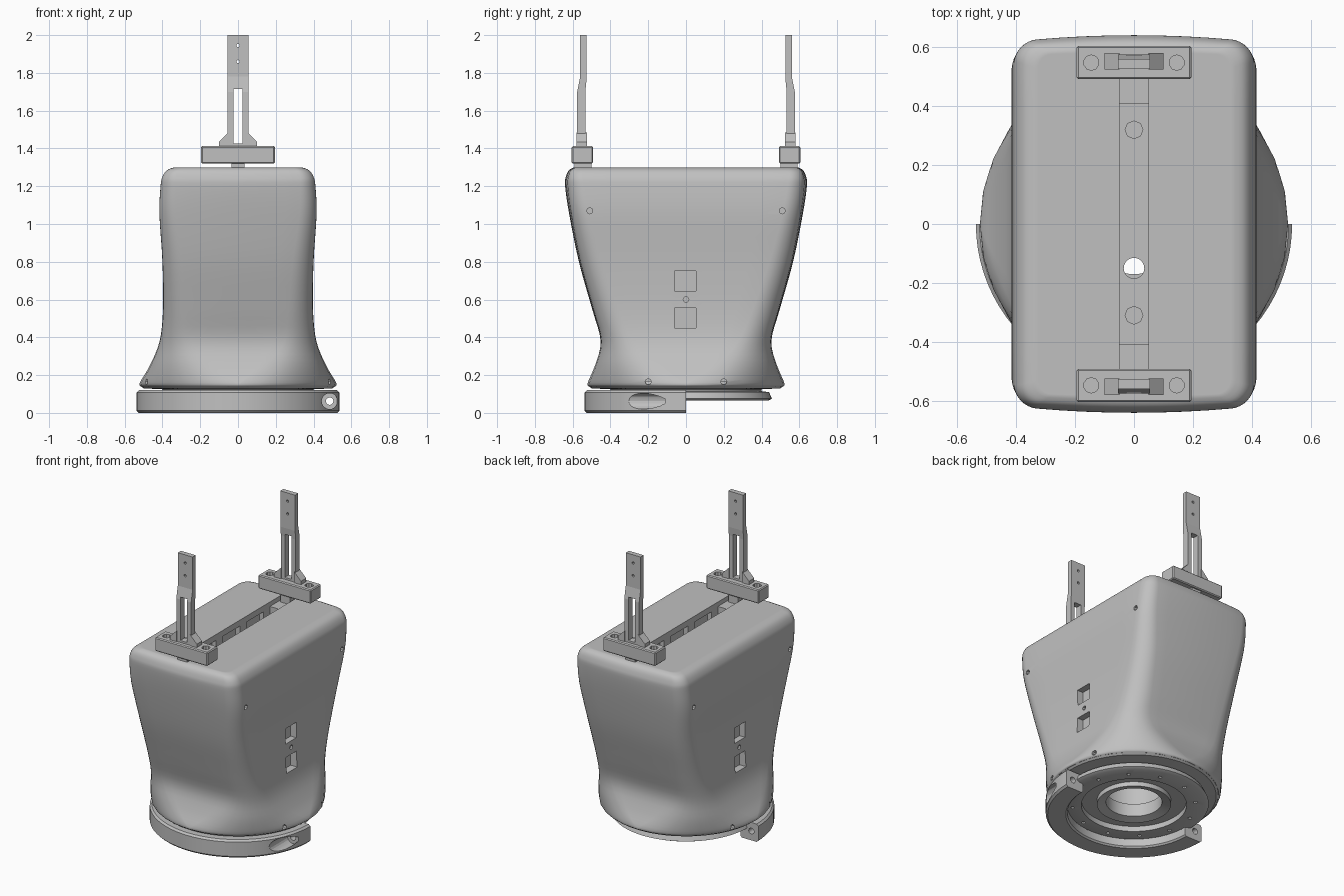
import bpy, bmesh, math
from mathutils import Vector, Matrix

cube = bpy.data.objects.get("Cube")
if cube:
    bpy.data.objects.remove(cube, do_unlink=True)

grey = bpy.data.materials.new("plain grey")
grey.use_nodes = True
COLOUR = (0.53, 0.53, 0.53, 1)
grey.diffuse_color = COLOUR
grey.node_tree.nodes["Principled BSDF"].inputs["Base Color"].default_value = COLOUR


def finish(name, bm, smooth=False):
    bmesh.ops.recalc_face_normals(bm, faces=bm.faces)
    mesh = bpy.data.meshes.new(name)
    bm.to_mesh(mesh)
    bm.free()
    mesh.materials.append(grey)
    ob = bpy.data.objects.new(name, mesh)
    bpy.context.collection.objects.link(ob)
    if smooth:
        shade(ob)
    return ob


def select(ob):
    bpy.ops.object.select_all(action='DESELECT')
    ob.select_set(True)
    bpy.context.view_layer.objects.active = ob


def shade(ob):
    select(ob)
    bpy.ops.object.shade_smooth_by_angle(angle=math.radians(35))


def box(name, x, y, z, bevel=0):
    bm = bmesh.new()
    bmesh.ops.create_cube(bm, size=1)
    for v in bm.verts:
        v.co = Vector(r[0] + (c + 0.5) * (r[1] - r[0]) for c, r in zip(v.co, (x, y, z)))
    if bevel:
        bmesh.ops.bevel(bm, geom=bm.edges[:], offset=bevel, segments=1, affect='EDGES')
    return finish(name, bm)


def rod(name, centre, radius, length, axis='Z', sides=20):
    bm = bmesh.new()
    turn = {'Z': Matrix(), 'X': Matrix.Rotation(math.pi / 2, 4, 'Y'),
            'Y': Matrix.Rotation(math.pi / 2, 4, 'X')}[axis]
    bmesh.ops.create_cone(bm, cap_ends=True, segments=sides, radius1=radius, radius2=radius,
                          depth=length, matrix=Matrix.Translation(centre) @ turn)
    return finish(name, bm)


def prism(name, outline, offset):
    """Extrude a flat outline of 3D points by an offset."""
    bm = bmesh.new()
    face = bm.faces.new([bm.verts.new(p) for p in outline])
    new = bmesh.ops.extrude_face_region(bm, geom=[face])["geom"]
    bmesh.ops.translate(bm, vec=offset,
                        verts=[g for g in new if isinstance(g, bmesh.types.BMVert)])
    return finish(name, bm)


def lathe(name, profile, start=0, sweep=math.tau, steps=64):
    """Spin a closed r-z profile; a part sweep gets end caps."""
    bm = bmesh.new()
    full = sweep > 6.28
    rings = []
    for i in range(steps if full else steps + 1):
        a = start + sweep * i / steps
        rings.append([bm.verts.new((r * math.cos(a), r * math.sin(a), z)) for r, z in profile])
    n = len(profile)
    for i in range(steps):
        p, q = rings[i], rings[(i + 1) % len(rings)]
        for j in range(n):
            k = (j + 1) % n
            bm.faces.new((p[j], p[k], q[k], q[j]))
    if not full:
        bm.faces.new(rings[0])
        bm.faces.new(rings[-1])
    return finish(name, bm, True)


def cut(ob, cutters):
    for c in cutters:
        mod = ob.modifiers.new("cut", 'BOOLEAN')
        mod.operation, mod.solver, mod.object = 'DIFFERENCE', 'EXACT', c
        select(ob)
        bpy.ops.object.modifier_apply(modifier=mod.name)
        bpy.data.objects.remove(c, do_unlink=True)


# Body: round foot blending into a rounded rectangle
# columns: height, half width, half depth, corner radius, front bulge
SECTIONS = [(0.14, 0.515, 0.515, 0.515, 0), (0.16, 0.52, 0.52, 0.5, 0),
            (0.25, 0.467, 0.482, 0.32, 0), (0.38, 0.415, 0.447, 0.17, 0.005),
            (0.55, 0.397, 0.485, 0.13, 0.012), (0.8, 0.4, 0.552, 0.11, 0.015),
            (1.05, 0.416, 0.6, 0.09, 0.018), (1.2, 0.41, 0.618, 0.08, 0.022),
            (1.25, 0.4, 0.616, 0.07, 0.02), (1.285, 0.375, 0.604, 0.06, 0.015),
            (1.3, 0.335, 0.58, 0.05, 0.01), (1.3, 0.31, 0.565, 0.04, 0)]


def blend(p0, p1, p2, p3, t):
    return [0.5 * (2 * b + (c - a) * t + (2 * a - 5 * b + 4 * c - d) * t * t
                   + (3 * b - a - 3 * c + d) * t ** 3) for a, b, c, d in zip(p0, p1, p2, p3)]


def ring_points(z, a, b, r, bulge):
    r = min(r, a, b)
    corners = [(a - r, b - r, 0), (r - a, b - r, 1), (r - a, r - b, 2), (a - r, r - b, 3)]
    pts = []
    for cx, cy, q in corners:
        arc = [(cx + r * math.cos(t), cy + r * math.sin(t))
               for t in (math.pi / 2 * (q + i / 8) for i in range(9))]
        pts += arc
        nx, ny, nq = corners[(q + 1) % 4]
        t = math.pi / 2 * nq
        end = (nx + r * math.cos(t), ny + r * math.sin(t))
        pts += [tuple(s + (e - s) * i / 8 for s, e in zip(arc[-1], end)) for i in range(1, 8)]
    return [(x, y + math.copysign(bulge, y) * (1 - (x / a) ** 2) * min(1, abs(y) / b),
             min(z, 1.3)) for x, y in pts]


bm = bmesh.new()
rows = []
last = len(SECTIONS) - 1
for i in range(last):
    keys = [SECTIONS[max(0, min(last, i + k))] for k in (-1, 0, 1, 2)]
    for s in range(4):
        rows.append(blend(*keys, s / 4))
rows.append(SECTIONS[-1])
loops = [[bm.verts.new(p) for p in ring_points(*row)] for row in rows]
for lo, hi in zip(loops, loops[1:]):
    for j in range(len(lo)):
        k = (j + 1) % len(lo)
        bm.faces.new((lo[j], lo[k], hi[k], hi[j]))
bm.faces.new(loops[0])
bm.faces.new(loops[-1])
bmesh.ops.remove_doubles(bm, verts=bm.verts, dist=0.0005)
body = finish("body_shell", bm)

# Top slot with side pockets, floor holes, central bore, side windows and screw holes
cutters = [box("slot_cutter", (-0.05, 0.05), (-0.555, 0.555), (1.18, 1.4)),
           rod("bore_cutter", (0, 0, 0.3), 0.2, 0.6, sides=32),
           rod("through_cutter", (0, -0.15, 0.85), 0.035, 0.8)]
cutters += [rod("floor_cutter", (0, y, 1.15), 0.03, 0.12, sides=8) for y in (-0.31, 0.32)]
cutters += [box("pocket_cutter", (-0.08, 0.08), (y - 0.09, y + 0.09), (1.19, 1.26))
            for y in (-0.25, 0, 0.25)]
for side in (-1, 1):
    for z0, z1 in ((0.45, 0.555), (0.645, 0.75)):
        cutters.append(box("window_cutter", sorted((side * 0.355, side * 0.6)),
                           (-0.06, 0.052), (z0, z1)))
    cutters.append(rod("dot_cutter", (side * 0.4, 0, 0.6), 0.015, 0.04, 'X', 8))
    for y in (-0.51, 0.51):
        cutters.append(rod("screw_cutter", (side * 0.42, y, 1.07), 0.016, 0.06, 'X', 8))
    for y in (-0.2, 0.2):
        cutters.append(rod("foot_screw_cutter", (side * 0.48, y, 0.165), 0.016, 0.12, 'X', 8))
cut(body, cutters)
shade(body)

# Flange under the body with a groove and ring of bolt holes
flange = lathe("mounting_flange", [
    (0.17, 0.17), (0.17, 0.085), (0.225, 0.07), (0.225, 0.1), (0.32, 0.1), (0.32, 0.065),
    (0.435, 0.065), (0.455, 0.075), (0.44, 0.11), (0.4, 0.115), (0.4, 0.125), (0.5, 0.13),
    (0.515, 0.142), (0.5, 0.17)])
cut(flange, [rod("bolt_cutter", (0.375 * math.cos(a), 0.375 * math.sin(a), 0.06), 0.012, 0.06,
                 sides=8) for a in (math.tau * (i + 0.5) / 12 for i in range(12))])
shade(flange)

# Half clamp around the front of the flange, with bolt bores at its ends
clamp = lathe("half_clamp", [
    (0.405, 0.01), (0.415, 0), (0.525, 0), (0.537, 0.012), (0.537, 0.108), (0.525, 0.12),
    (0.41, 0.12), (0.41, 0.105), (0.445, 0.1), (0.445, 0.07), (0.405, 0.06)],
    math.pi, math.pi, 40)
cut(clamp, [rod("wide_bore", (0.485, -0.33, 0.062), 0.042, 0.44, 'Y'),
            rod("narrow_bore", (0.485, -0.05, 0.062), 0.02, 0.3, 'Y', 12),
            rod("thread_bore", (-0.485, 0, 0.062), 0.02, 0.24, 'Y', 12)])
shade(clamp)

# Two sliding uprights, one at each end of the slot
for label, s in (("front", -1), ("back", 1)):
    def span(a, b):
        return tuple(sorted((s * a, s * b)))
    block = box(label + "_block", (-0.195, 0.195), span(0.492, 0.605), (1.32, 1.412), 0.006)
    cut(block, [rod("block_screw", (x, s * 0.548, 1.41), 0.026, 0.06, sides=10)
                for x in (-0.145, 0.145)])
    box(label + "_neck", (-0.035, 0.035), span(0.5, 0.59), (1.27, 1.33))
    box(label + "_slider", (-0.05, 0.05), span(0.41, 0.55), (1.18, 1.27))
    # upright thickens outward below its upper plate and carries a long slit
    side_profile = [(0.527, 2.0), (0.56, 2.0), (0.56, 1.78), (0.576, 1.7), (0.576, 1.4),
                    (0.533, 1.4), (0.533, 1.7), (0.527, 1.76)]
    upright = prism(label + "_upright", [(-0.055, s * y, z) for y, z in side_profile],
                    (0.11, 0, 0))
    cut(upright, [box("slit_cutter", (-0.025, 0.025), span(0.4, 0.7), (1.425, 1.715))]
        + [rod("pin_cutter", (0, s * 0.55, z), 0.009, 0.2, 'Y', 6) for z in (1.86, 1.945)])
    for side in (-1, 1):
        gusset = [(0.05, 1.405), (0.1, 1.405), (0.1, 1.435), (0.085, 1.45), (0.05, 1.485)]
        prism(label + "_gusset", [(side * x, s * 0.525, z) for x, z in gusset],
              (0, s * 0.055, 0))
